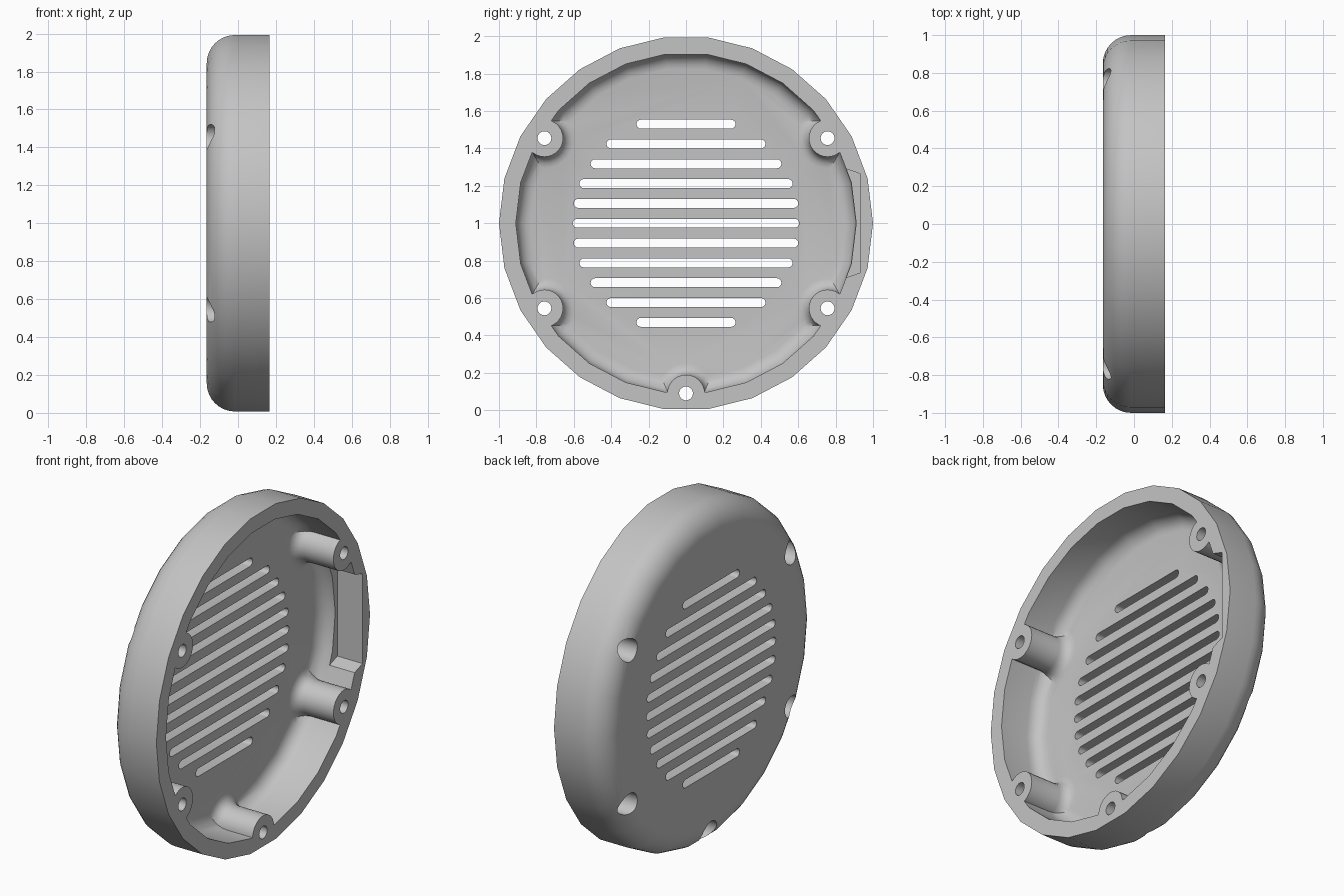
import bpy
import bmesh
from math import pi, sin, cos

cube = bpy.data.objects.get("Cube")
if cube:
    bpy.data.objects.remove(cube, do_unlink=True)

CZ = 1.0                        # height of the disc axis
BACK, RIM, FLOOR = -0.165, 0.165, -0.09
SIDES = 26


def add_rings(bm, rings):
    """Skin a row of equal point loops and cap both ends."""
    loops = [[bm.verts.new(p) for p in ring] for ring in rings]
    n = len(loops[0])
    for a, b in zip(loops, loops[1:]):
        for i in range(n):
            j = (i + 1) % n
            bm.faces.new((a[i], a[j], b[j], b[i]))
    bm.faces.new(loops[0][::-1])
    bm.faces.new(loops[-1])


def add_lathe(bm, profile, sides, y=0.0, z=0.0):
    """Turn (x, radius) points about an axis along x."""
    angles = [2 * pi * i / sides for i in range(sides)]
    add_rings(bm, [[(x, y + r * cos(a), CZ + z + r * sin(a)) for a in angles]
                   for x, r in profile])


def add_prism(bm, outline, x0, x1):
    """Extrude a (y, z) outline along x."""
    add_rings(bm, [[(x, y, CZ + z) for y, z in outline] for x in (x0, x1)])


def finish(name, bm):
    bmesh.ops.recalc_face_normals(bm, faces=bm.faces)
    mesh = bpy.data.meshes.new(name)
    bm.to_mesh(mesh)
    bm.free()
    obj = bpy.data.objects.new(name, mesh)
    bpy.context.collection.objects.link(obj)
    return obj


def cut(target, cutter):
    """Subtract the cutter from the target and discard the cutter."""
    cutter.hide_render = True
    mod = target.modifiers.new("cut", 'BOOLEAN')
    mod.operation = 'DIFFERENCE'
    mod.solver = 'EXACT'
    mod.object = cutter
    bpy.context.view_layer.objects.active = target
    bpy.ops.object.modifier_apply(modifier=mod.name)
    bpy.data.objects.remove(cutter, do_unlink=True)


def fillet(x, radius, size, steps):
    """Rounded edge from a flat disc at x to a wall at the given radius."""
    return [(x + size * (1 - cos(t)), radius - size * (1 - sin(t)))
            for t in (pi / 2 * i / steps for i in range(steps + 1))]


# Outer body with a rounded back edge
bm = bmesh.new()
add_lathe(bm, fillet(BACK, 1.0, 0.15, 8) + [(RIM, 1.0)], SIDES)
cover = finish("round_vent_cover", bm)

# Inner cavity, leaving the screw posts standing with flared feet
bm = bmesh.new()
add_lathe(bm, fillet(FLOOR, 0.91, 0.08, 5) + [(0.3, 0.91)], SIDES)
cavity = finish("cavity_cutter", bm)

posts = [(sy * 0.757, sz * 0.455) for sy in (-1, 1) for sz in (-1, 1)]
posts.append((0.0, -0.91))
flare = [(FLOOR + 0.06 * (1 - cos(t)), 0.1 + 0.06 * (1 - sin(t)))
         for t in (pi / 2 * i / 4 for i in range(5))]
bm = bmesh.new()
for y, z in posts:
    add_lathe(bm, [(-0.2, 0.16)] + flare + [(0.4, 0.1)], 28, y, z)
cut(cavity, finish("post_shapes", bm))
cut(cover, cavity)

# Flat pocket in the side wall
bm = bmesh.new()
add_prism(bm, [(0.8, -0.31), (0.93, -0.265), (0.93, 0.265), (0.8, 0.31)], 0.0, 0.3)
cut(cover, finish("pocket_cutter", bm))

# Rounded vent slots
bm = bmesh.new()
half = 0.024
for row in range(-5, 6):
    reach = (0.605, 0.6, 0.57, 0.51, 0.425, 0.265)[abs(row)] - half
    z = row * 0.106
    outline = []
    for side, start in ((1, -pi / 2), (-1, pi / 2)):
        for i in range(9):
            a = start + pi * i / 8
            outline.append((side * reach + half * cos(a), z + half * sin(a)))
    add_prism(bm, outline, -0.3, 0.0)
cut(cover, finish("slot_cutter", bm))

# Screw holes with wide recesses at the back
bm = bmesh.new()
for y, z in posts:
    add_lathe(bm, [(-0.3, 0.066), (0.06, 0.066), (0.06, 0.037), (0.4, 0.037)],
              24, y, z)
cut(cover, finish("screw_cutter", bm))

# Single grey material and smooth shading with sharp edges kept
grey = bpy.data.materials.new("light_grey")
grey.use_nodes = True
colour = (0.55, 0.55, 0.55, 1.0)
grey.diffuse_color = colour
grey.node_tree.nodes["Principled BSDF"].inputs["Base Color"].default_value = colour
cover.data.materials.clear()
cover.data.materials.append(grey)
for p in cover.data.polygons:
    p.material_index = 0

bpy.ops.object.select_all(action='DESELECT')
cover.select_set(True)
bpy.context.view_layer.objects.active = cover
bpy.ops.object.shade_smooth_by_angle(angle=pi / 6)
